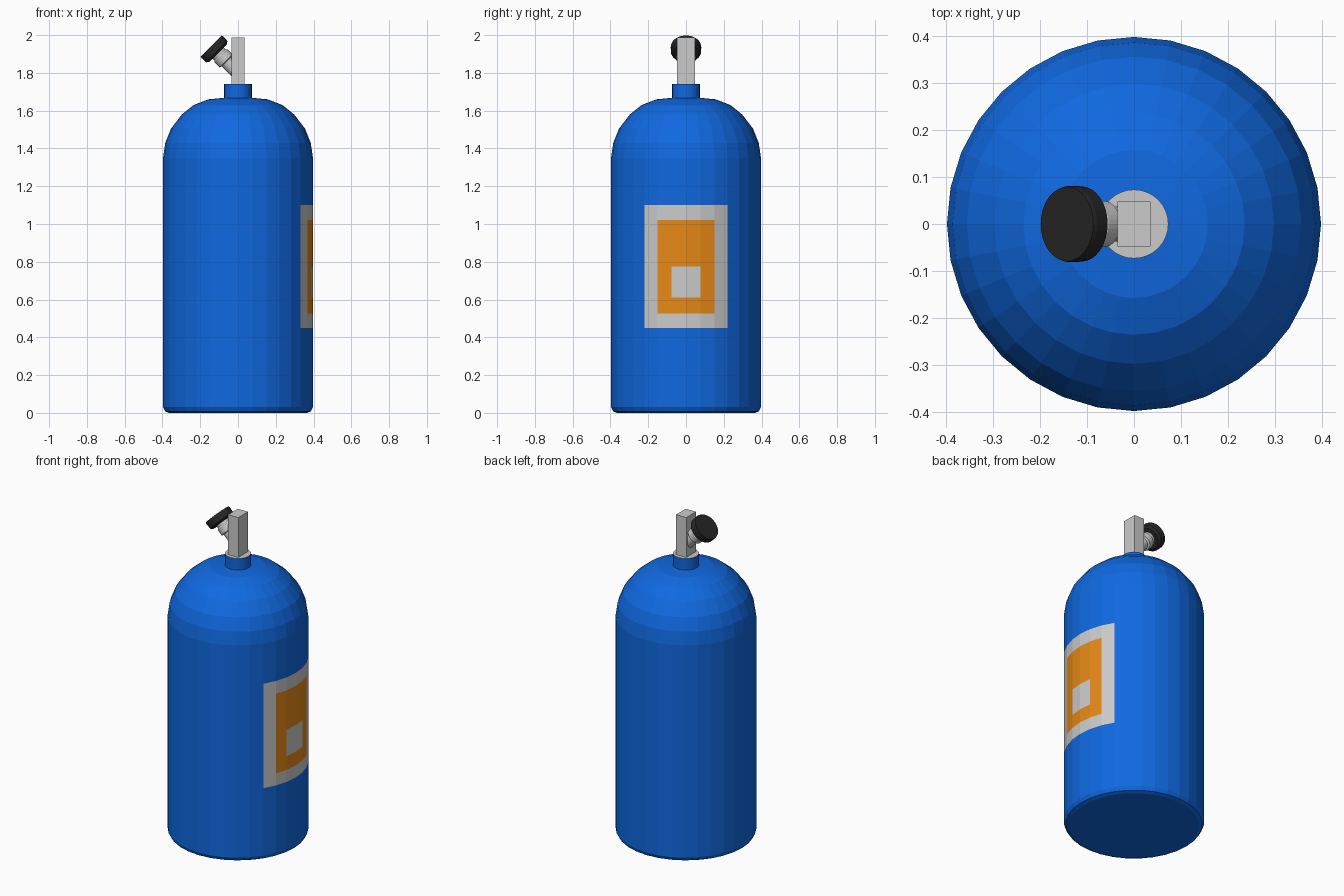
import bpy, bmesh
from math import cos, sin, pi
from mathutils import Matrix

if "Cube" in bpy.data.objects:
    bpy.data.objects.remove(bpy.data.objects["Cube"])

SEG = 32


def material(name, rgb):
    m = bpy.data.materials.new(name)
    m.diffuse_color = (*rgb, 1)
    m.use_nodes = True
    m.node_tree.nodes["Principled BSDF"].inputs["Base Color"].default_value = m.diffuse_color
    return m


blue = material("blue_paint", (0.005, 0.14, 0.75))
grey = material("light_grey", (0.8, 0.8, 0.8))
orange = material("label_orange", (0.8, 0.25, 0.008))
black = material("black_plastic", (0.02, 0.02, 0.02))


def make_object(name, bm, mats):
    bmesh.ops.recalc_face_normals(bm, faces=bm.faces)
    me = bpy.data.meshes.new(name)
    bm.to_mesh(me)
    bm.free()
    for m in mats:
        me.materials.append(m)
    ob = bpy.data.objects.new(name, me)
    bpy.context.collection.objects.link(ob)
    return ob


def lathe(name, profile, mats, pick=None, matrix=None):
    """Revolve (radius, height) points; pick(column, z) gives a material index."""
    bm = bmesh.new()
    rings = [[bm.verts.new((r * cos(2 * pi * i / SEG), r * sin(2 * pi * i / SEG), z))
              for i in range(SEG)] for r, z in profile]
    for k in range(len(rings) - 1):
        a, b = rings[k], rings[k + 1]
        mid = (profile[k][1] + profile[k + 1][1]) / 2
        for i in range(SEG):
            j = (i + 1) % SEG
            f = bm.faces.new((a[i], a[j], b[j], b[i]))
            if pick:
                f.material_index = pick(min(i, SEG - 1 - i), mid)
    bm.faces.new(rings[0][::-1])
    top = bm.faces.new(rings[-1])
    top.material_index = 1 if pick else 0
    if matrix:
        bm.transform(matrix)
    return make_object(name, bm, mats)


# Tank body, with the label painted on the faces around +x
def label(col, z):
    if col < 1 and 0.61 < z < 0.775:
        return 1
    if col < 2 and 0.525 < z < 1.02:
        return 2
    if col < 3 and 0.45 < z < 1.10:
        return 1
    return 0


R = 0.397
body = [(0.365, 0), (0.386, 0.008), (R, 0.03)]
body += [(R, z) for z in (0.45, 0.525, 0.61, 0.775, 1.02, 1.10, 1.35)]
body += [(0.385, 1.43), (0.355, 1.505), (0.297, 1.58), (0.235, 1.63),
         (0.157, 1.66), (0.073, 1.668), (0.073, 1.74)]
lathe("tank_body", body, [blue, grey, orange], label)

# Valve block
bm = bmesh.new()
bmesh.ops.create_cube(bm, size=1, matrix=Matrix.Translation((0, 0, 1.86))
                      @ Matrix.Diagonal((0.07, 0.095, 0.256, 1)))
make_object("valve_block", bm, [])

# Slanted valve stem and hand knob
slant = Matrix.Translation((0, 0, 1.8)) @ Matrix.Rotation(-pi / 4, 4, 'Y')
lathe("valve_stem", [(0.037, 0.01), (0.037, 0.085), (0.049, 0.09), (0.049, 0.125),
                     (0.042, 0.135), (0.042, 0.165)], [], matrix=slant)
lathe("valve_knob", [(0.066, 0.149), (0.08, 0.159), (0.081, 0.192), (0.079, 0.201)],
      [black], matrix=slant)
